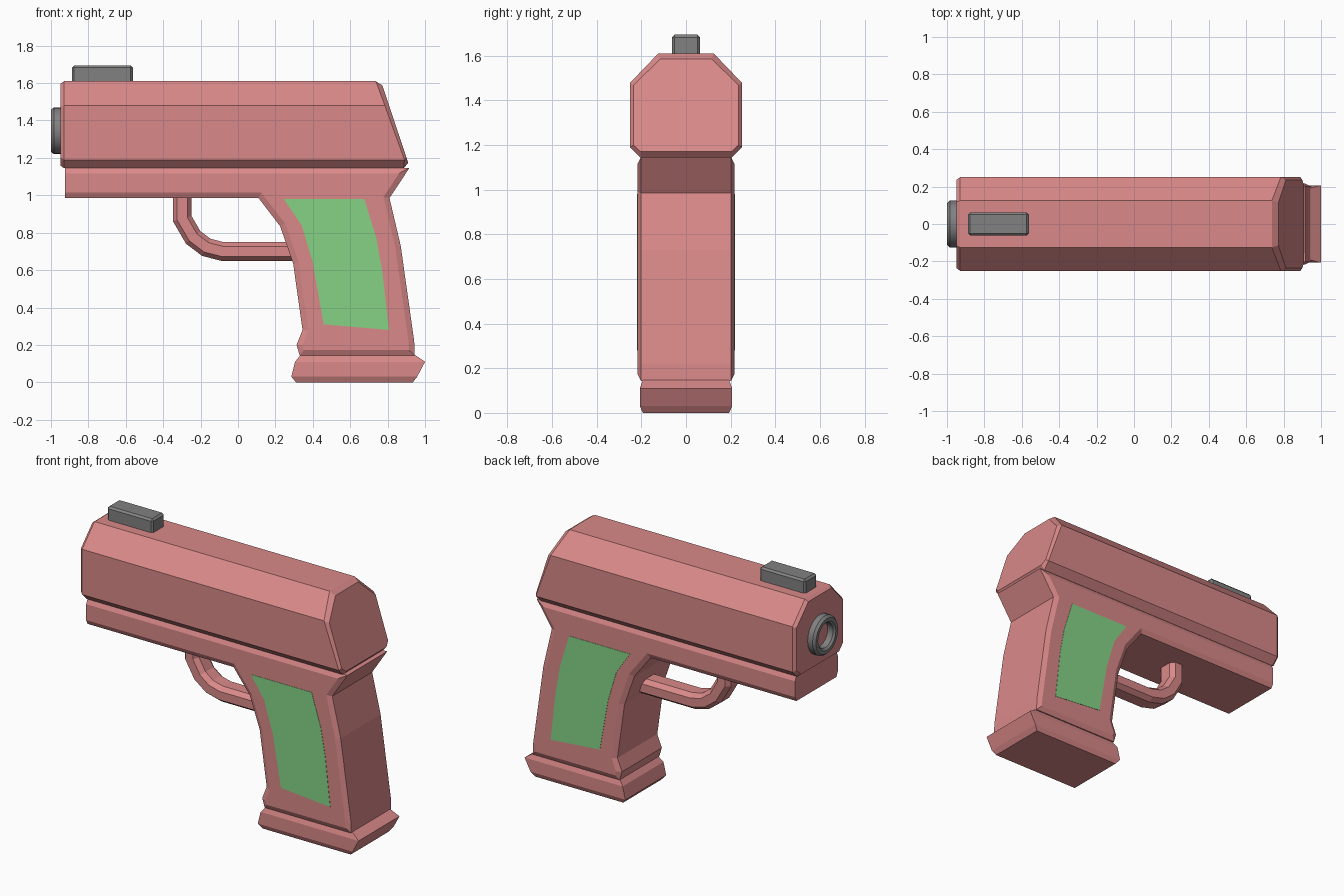
import bpy, bmesh, math
from mathutils import Vector

if "Cube" in bpy.data.objects:
    bpy.data.objects.remove(bpy.data.objects["Cube"], do_unlink=True)


def material(name, rgb):
    mat = bpy.data.materials.new(name)
    mat.use_nodes = True
    mat.diffuse_color = (*rgb, 1)
    mat.node_tree.nodes["Principled BSDF"].inputs["Base Color"].default_value = (*rgb, 1)
    return mat


PINK = material("dusty pink", (0.70, 0.25, 0.25))
GREEN = material("soft green", (0.24, 0.65, 0.24))
GREY = material("mid grey", (0.22, 0.22, 0.22))


def finish(bm, name, mat):
    bmesh.ops.recalc_face_normals(bm, faces=bm.faces[:])
    mesh = bpy.data.meshes.new(name)
    bm.to_mesh(mesh)
    bm.free()
    mesh.materials.append(mat)
    obj = bpy.data.objects.new(name, mesh)
    bpy.context.collection.objects.link(obj)
    return obj


def loft(name, rings, mat, closed=False):
    """Skin a row of equal point rings; cap the ends unless the row is closed."""
    bm = bmesh.new()
    loops = [[bm.verts.new(p) for p in ring] for ring in rings]
    pairs = list(zip(loops, loops[1:]))
    if closed:
        pairs.append((loops[-1], loops[0]))
    else:
        bm.faces.new(loops[0])
        bm.faces.new(loops[-1])
    for a, b in pairs:
        for i in range(len(a)):
            j = (i + 1) % len(a)
            bm.faces.new((a[i], a[j], b[j], b[i]))
    return finish(bm, name, mat)


def slab(outline, y0, y1):
    """Extrude a side outline between two depths."""
    bm = bmesh.new()
    a = [bm.verts.new((x, y0, z)) for x, z in outline]
    b = [bm.verts.new((x, y1, z)) for x, z in outline]
    caps = [bm.faces.new(a), bm.faces.new(b)]
    for i in range(len(a)):
        j = (i + 1) % len(a)
        bm.faces.new((a[i], a[j], b[j], b[i]))
    bmesh.ops.recalc_face_normals(bm, faces=bm.faces[:])
    return bm, caps


# Slide: octagonal section with a slanted rear; each half is (x, y, z) from bottom to top
def mirrored(half):
    return half + [(x, -y, z) for x, y, z in reversed(half)]


section = [(0.205, 1.145), (0.25, 1.19), (0.25, 1.48), (0.125, 1.61)]
front_edge = mirrored([(-0.93, y, z) for y, z in section])
front_cap = [(-0.95, y * 0.94, 1.378 + (z - 1.378) * 0.94) for _, y, z in front_edge]
rear_edge = mirrored([(x, y, z) for x, (y, z) in zip((0.885, 0.89, 0.785, 0.737), section)])
rear_cap = mirrored([(0.91, 0.205, 1.172), (0.9, 0.235, 1.2),
                     (0.812, 0.235, 1.468), (0.772, 0.115, 1.587)])
loft("slide", [front_cap, front_edge, rear_edge, rear_cap], PINK)

# Frame and grip: one side outline with chamfered flanks
outline = [(-0.925, 1.147), (-0.925, 0.985), (0.11, 0.985), (0.225, 0.835),
           (0.295, 0.635), (0.345, 0.28), (0.313, 0.2), (0.33, 0.143),
           (0.945, 0.143), (0.942, 0.22), (0.87, 0.73), (0.81, 0.985), (0.917, 1.147)]
bm, caps = slab(outline, -0.202, 0.202)
bmesh.ops.inset_region(bm, faces=caps, thickness=0.03, depth=0.015, use_even_offset=True)
for v in bm.verts:  # the nose stays flat
    if v.co.x < -0.8:
        v.co.x = -0.925
finish(bm, "frame_and_grip", PINK)

# Grip panels on both flanks
panel = [(0.245, 0.98), (0.675, 0.98), (0.74, 0.77), (0.772, 0.59),
         (0.807, 0.28), (0.458, 0.31), (0.4, 0.64), (0.34, 0.84)]
for side, label in ((1, "left"), (-1, "right")):
    # front is -y, so the model's left (+x) flank naming follows depth here
    bm, _ = slab(panel, side * 0.213, side * 0.219)
    finish(bm, "grip_panel_back" if side > 0 else "grip_panel_front", GREEN)

# Magazine base: stacked rectangles (height, x start, x end, half depth)
levels = [(0, 0.31, 0.935, 0.193), (0.03, 0.285, 0.958, 0.207),
          (0.11, 0.305, 1.0, 0.207), (0.147, 0.335, 0.945, 0.193)]
loft("magazine_base", [[(a, -h, z), (b, -h, z), (b, h, z), (a, h, z)]
                       for z, a, b, h in levels], PINK)

# Trigger guard: chamfered bar swept along a bent path
path = [Vector(p) for p in ((-0.298, 1.0), (-0.298, 0.875), (-0.24, 0.775),
                            (-0.17, 0.722), (-0.085, 0.7), (0.32, 0.7))]
bar = [(0.05, 0.04), (0.027, 0.07), (-0.027, 0.07), (-0.05, 0.04)]
bar += [(n, -y) for n, y in reversed(bar)]
rings = []
for i, p in enumerate(path):
    d_in = (p - path[max(i - 1, 0)]).normalized()
    d_out = (path[min(i + 1, len(path) - 1)] - p).normalized()
    t = (d_in + d_out).normalized()
    n = Vector((-t.y, t.x)) / max(t.dot(d_in), t.dot(d_out))
    rings.append([(p.x + n.x * o, y, p.y + n.y * o) for o, y in bar])
loft("trigger_guard", rings, PINK)

# Muzzle ring, open in the middle
SIDES = 24
lathe = [(-0.94, 0.125), (-0.985, 0.125), (-1.0, 0.112), (-1.0, 0.09),
         (-0.988, 0.078), (-0.94, 0.078)]
angles = [math.tau * i / SIDES for i in range(SIDES)]
muzzle = loft("muzzle_ring", [[(x, r * math.cos(a), 1.345 + r * math.sin(a)) for a in angles]
                              for x, r in lathe], GREY, closed=True)
bpy.ops.object.select_all(action="DESELECT")
muzzle.select_set(True)
bpy.context.view_layer.objects.active = muzzle
bpy.ops.object.shade_smooth_by_angle(angle=math.radians(30))

# Sight block on top
bm = bmesh.new()
bmesh.ops.create_cube(bm, size=1)
for v in bm.verts:
    v.co = (-0.725 + v.co.x * 0.325, v.co.y * 0.125, 1.645 + v.co.z * 0.1)
bmesh.ops.bevel(bm, geom=bm.edges[:], offset=0.012, segments=1, affect="EDGES")
finish(bm, "sight", GREY)
